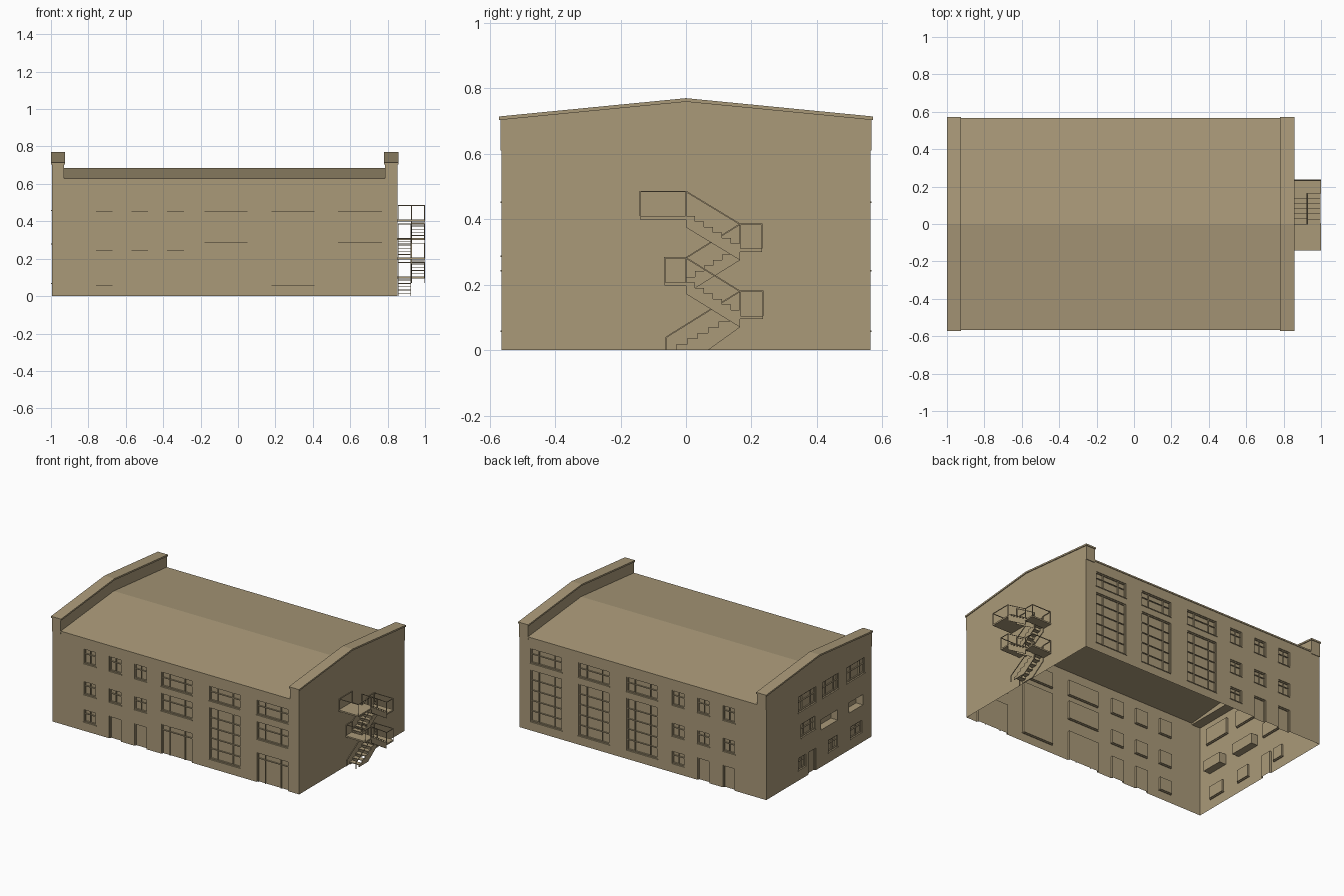
import bpy, bmesh
from mathutils import Vector, Matrix

if "Cube" in bpy.data.objects:
    bpy.data.objects.remove(bpy.data.objects["Cube"])

TAN = bpy.data.materials.new("tan_render")
TAN.diffuse_color = (0.40, 0.32, 0.19, 1)
TAN.use_nodes = True
TAN.node_tree.nodes["Principled BSDF"].inputs["Base Color"].default_value = TAN.diffuse_color


def finish(bm, name):
    me = bpy.data.meshes.new(name)
    bm.to_mesh(me)
    bm.free()
    me.materials.append(TAN)
    ob = bpy.data.objects.new(name, me)
    bpy.context.collection.objects.link(ob)
    return ob


def box(bm, a, b):
    a, b = Vector(a), Vector(b)
    s = Vector([abs(v) for v in b - a])
    bmesh.ops.create_cube(bm, size=1, matrix=Matrix.Translation((a + b) / 2) @ Matrix.Diagonal((*s, 1)))


def rod(bm, a, b, w=0.004):
    a, b = Vector(a), Vector(b)
    d = b - a
    m = Matrix.Translation((a + b) / 2) @ d.to_track_quat('Z', 'Y').to_matrix().to_4x4()
    bmesh.ops.create_cube(bm, size=1, matrix=m @ Matrix.Diagonal((w, w, d.length, 1)))


def prism(bm, profile, x0, x1):
    """Extrude a (y, z) profile along x."""
    f = bm.faces.new([bm.verts.new((x0, y, z)) for y, z in profile])
    r = bmesh.ops.extrude_face_region(bm, geom=[f])
    bmesh.ops.translate(bm, verts=[v for v in r["geom"] if isinstance(v, bmesh.types.BMVert)],
                        vec=(x1 - x0, 0, 0))
    bmesh.ops.recalc_face_normals(bm, faces=bm.faces)


# Bars per opening kind: (vertical fractions, horizontal fractions)
BARS = {"window": ([0.5], [0.65]), "bay": ([0.25, 0.75], [0.6]), "door": ([], []),
        "tall": ([0.25, 0.75], [0.2, 0.4, 0.6, 0.8]), "gate": ([0.25, 0.75], [0.8]), "niche": ([], [])}


def wall(name, place, outward, u0, u1, top, openings):
    """Thin wall sheet with recessed openings, plus frames and bars inside them."""
    us = sorted({u0, u1} | {o[0] for o in openings} | {o[1] for o in openings})
    zs = sorted({0, top} | {o[2] for o in openings} | {o[3] for o in openings})

    def depth(i, j):
        u, z = (us[i] + us[i + 1]) / 2, (zs[j] + zs[j + 1]) / 2
        for a, b, c, d, kind in openings:
            if a < u < b and c < z < d:
                return 0.05 if kind == "niche" else 0.014
        return 0

    bm = bmesh.new()

    def quad(*pts):
        return bm.faces.new([bm.verts.new(place(*p)) for p in pts])

    nu, nz = len(us) - 1, len(zs) - 1
    for i in range(nu):
        for j in range(nz):
            d, a, b, c, e = depth(i, j), us[i], us[i + 1], zs[j], zs[j + 1]
            quad((a, c, d), (b, c, d), (b, e, d), (a, e, d))
            if i + 1 < nu and depth(i + 1, j) != d:
                k = depth(i + 1, j)
                quad((b, c, d), (b, c, k), (b, e, k), (b, e, d))
            if j + 1 < nz and depth(i, j + 1) != d:
                k = depth(i, j + 1)
                quad((a, e, d), (b, e, d), (b, e, k), (a, e, k))
    bmesh.ops.remove_doubles(bm, verts=bm.verts, dist=1e-5)
    bmesh.ops.recalc_face_normals(bm, faces=bm.faces)
    bm.faces.ensure_lookup_table()
    if bm.faces[0].normal.dot(Vector(outward)) < 0:
        bmesh.ops.reverse_faces(bm, faces=bm.faces)
    finish(bm, name)

    fr = bmesh.new()
    w = 0.006
    for a, b, c, e, kind in openings:
        if kind == "niche":
            continue
        bars = [(a, a + w, c, e), (b - w, b, c, e), (a + w, b - w, e - w, e)]
        if c > 0:
            bars.append((a + w, b - w, c, c + w))
            box(fr, place(a - 0.004, c - 0.005, 0.008), place(b + 0.004, c, -0.004))  # sill
        vert, hor = BARS[kind]
        bars += [(a + (b - a) * t - 0.002, a + (b - a) * t + 0.002, c, e) for t in vert]
        bars += [(a, b, c + (e - c) * t - 0.002, c + (e - c) * t + 0.002) for t in hor]
        for p, q, r, s in bars:
            box(fr, place(p, r, 0.014), place(q, s, 0.006))
    finish(fr, name + "_frames")


# Shared opening layout for the long walls
COLS = [(-0.76, -0.67), (-0.57, -0.48), (-0.38, -0.29)]
BAYS = [(-0.18, 0.05), (0.18, 0.41), (0.535, 0.77)]
TOP, MID, LOW, DOOR = (0.455, 0.555), (0.245, 0.335), (0.06, 0.145), (0, 0.15)


def long_wall(low_window_col, tall_bays):
    ops = []
    for i, c in enumerate(COLS):
        ops += [(*c, *TOP, "window"), (*c, *MID, "window")]
        ops.append((*c, *LOW, "window") if i == low_window_col else (*c, *DOOR, "door"))
    for i, b in enumerate(BAYS):
        ops.append((*b, *TOP, "bay"))
        if i in tall_bays:
            ops.append((*b, 0.06, 0.41, "tall"))
        else:
            ops += [(*b, 0.29, 0.41, "bay"), (*b, 0, 0.2, "gate")]
    return ops


XL, XR, Y = -0.995, 0.852, 0.563
wall("front_wall", lambda u, z, d: (u, -Y + d, z), (0, -1, 0), XL, XR, 0.63, long_wall(0, {1}))
wall("back_wall", lambda u, z, d: (u, Y - d, z), (0, 1, 0), XL, XR, 0.63, long_wall(2, {0, 1, 2}))
wall("left_wall", lambda u, z, d: (XL + d, u, z), (-1, 0, 0), -Y, Y, 0.61, [
    (-0.49, -0.30, 0.46, 0.565, "bay"), (-0.21, -0.04, 0.46, 0.565, "bay"), (0.03, 0.22, 0.46, 0.565, "bay"),
    (0.04, 0.19, 0.28, 0.37, "bay"), (-0.20, -0.02, 0.25, 0.32, "niche"), (-0.47, -0.32, 0.25, 0.32, "niche"),
    (0.03, 0.11, 0, 0.15, "door"), (0.14, 0.22, 0.07, 0.15, "window"),
    (-0.20, -0.10, 0.07, 0.15, "window"), (-0.46, -0.34, 0.07, 0.15, "window")])
wall("right_wall", lambda u, z, d: (XR - d, u, z), (1, 0, 0), -Y, Y, 0.61, [])

# Gable parapets with copings at both ends
for side, x0, x1 in (("left", XL, -0.93), ("right", 0.786, XR)):
    bm = bmesh.new()
    prism(bm, [(-0.567, 0.61), (0.567, 0.61), (0.567, 0.705), (0, 0.76), (-0.567, 0.705)], x0, x1)
    finish(bm, side + "_parapet")
    bm = bmesh.new()
    prism(bm, [(-0.572, 0.703), (0, 0.759), (0.572, 0.703), (0.572, 0.714), (0, 0.77), (-0.572, 0.714)],
          x0 - 0.005, x1 + 0.005)
    finish(bm, side + "_coping")

# Low pitched roof
bm = bmesh.new()
prism(bm, [(-0.567, 0.62), (0, 0.674), (0.567, 0.62), (0.567, 0.63), (0, 0.685), (-0.567, 0.63)], -0.932, 0.788)
finish(bm, "roof")

# Fire escape: landings and flights alternating between an inner and an outer lane
X0, XM, X1, RAIL = 0.855, 0.926, 0.998, 0.075


def landing(name, y0, y1, z, flight_y):
    bm = bmesh.new()
    box(bm, (XR, y0, z - 0.01), (1.0, y1, z))
    finish(bm, name)
    bm = bmesh.new()
    far = y0 if flight_y == y1 else y1
    t = z + RAIL
    for x in (X0 + 0.002, X1):
        rod(bm, (x, y0, t), (x, y1, t))
        for y in (y0, y1):
            rod(bm, (x, y, z), (x, y, t))
    rod(bm, (X0, far, t), (X1, far, t))
    rod(bm, (XM, flight_y, z), (XM, flight_y, t))
    finish(bm, name + "_railing")


def flight(name, x0, x1, ya, yb, za, zb, n=6):
    bm = bmesh.new()
    dy, dz = (yb - ya) / n, (zb - za) / n
    zig = []
    for i in range(n):
        y, z = ya + dy * i, za + dz * (i + 1)
        zig += [(y, z - dz), (y, z - 0.003)]
        box(bm, (x0, y, z - 0.004), (x1, y + dy, z))
    zig.append((yb, zb - 0.003))
    drop = 0.035
    if za < 0.01:  # ground flight rests flat on the floor
        under = [(yb, zb - drop), (ya + (yb - ya) * (drop + dz) / (zb - za), 0)]
    else:
        under = [(yb, zb - drop), (ya, za - drop)]
    for x in (x0, x1 - 0.004):
        prism(bm, zig + under, x, x + 0.004)
    finish(bm, name)
    bm = bmesh.new()
    for x in (x0 + 0.002, x1 - 0.002):
        low = 0.04 if za < 0.01 else za + RAIL
        start = ya - 0.03 if za < 0.01 else ya
        rod(bm, (x, start, low), (x, yb, zb + RAIL))
        rod(bm, (x, start, max(za, 0)), (x, start, low))
        rod(bm, (x, yb, zb), (x, yb, zb + RAIL))
    finish(bm, name + "_handrail")


landing("landing_1", 0.165, 0.235, 0.105, 0.165)
landing("landing_2", -0.065, 0.0, 0.207, 0.0)
landing("landing_3", 0.165, 0.232, 0.31, 0.165)
landing("landing_4", -0.14, 0.0, 0.41, 0.0)
flight("stair_flight_1", X0, XM, -0.03, 0.165, 0.0, 0.105)
flight("stair_flight_2", XM, X1, 0.165, 0.0, 0.105, 0.207)
flight("stair_flight_3", X0, XM, 0.0, 0.165, 0.207, 0.31)
flight("stair_flight_4", XM, X1, 0.165, 0.0, 0.31, 0.41)
